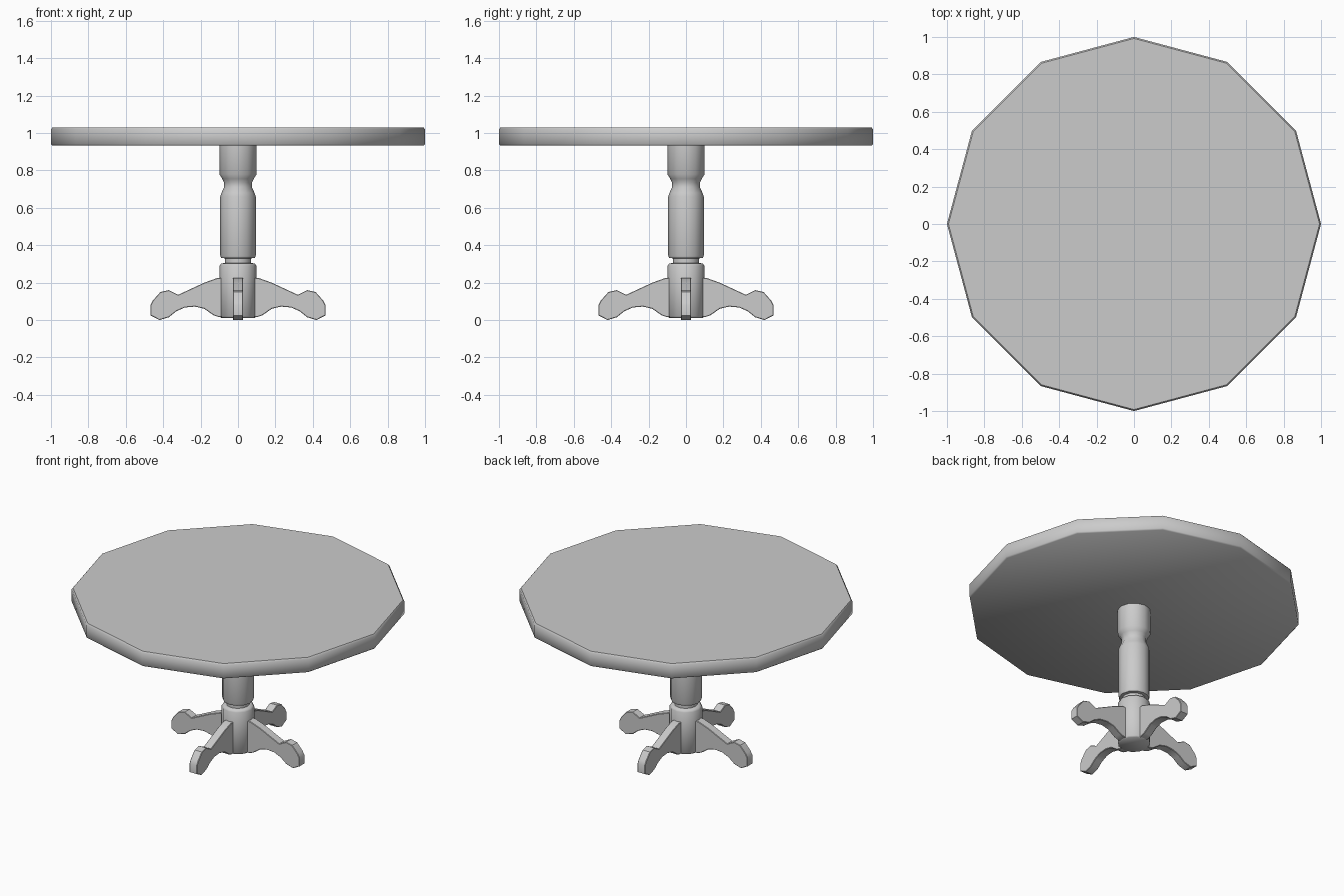
import bpy, bmesh, math
from mathutils import Matrix

cube = bpy.data.objects.get("Cube")
if cube:
    bpy.data.objects.remove(cube, do_unlink=True)

grey = bpy.data.materials.new("plain grey")
grey.use_nodes = True
colour = (0.6, 0.6, 0.6, 1)
grey.diffuse_color = colour
grey.node_tree.nodes["Principled BSDF"].inputs["Base Color"].default_value = colour


def finish(name, bm, angle):
    bmesh.ops.recalc_face_normals(bm, faces=bm.faces)
    mesh = bpy.data.meshes.new(name)
    bm.to_mesh(mesh)
    bm.free()
    mesh.materials.append(grey)
    obj = bpy.data.objects.new(name, mesh)
    bpy.context.collection.objects.link(obj)
    bpy.ops.object.select_all(action='DESELECT')
    obj.select_set(True)
    bpy.context.view_layer.objects.active = obj
    bpy.ops.object.shade_smooth_by_angle(angle=math.radians(angle))
    return obj


def turned(name, profile, sides=12, angle=50):
    """Turn a (radius, height) profile around z and cap both ends."""
    bm = bmesh.new()
    rings = []
    for r, z in profile:
        rings.append([bm.verts.new((r * math.cos(i * math.tau / sides),
                                    r * math.sin(i * math.tau / sides), z))
                      for i in range(sides)])
    for a, b in zip(rings, rings[1:]):
        for i in range(sides):
            j = (i + 1) % sides
            bm.faces.new((a[i], a[j], b[j], b[i]))
    bm.faces.new(rings[0])
    bm.faces.new(rings[-1])
    return finish(name, bm, angle)


# Twelve-sided top with a slightly eased edge
turned("tabletop", [(0.992, 0.932), (1.0, 0.94), (1.0, 1.02), (0.992, 1.03)])

# Turned pedestal
turned("pedestal", [
    (0.09, 0.012), (0.098, 0.02), (0.098, 0.29), (0.09, 0.302), (0.07, 0.305),
    (0.07, 0.33), (0.09, 0.332), (0.095, 0.345), (0.095, 0.66), (0.088, 0.68),
    (0.075, 0.71), (0.075, 0.735), (0.084, 0.755), (0.1, 0.78), (0.1, 0.935)])

# Four scrolled feet
LEG = [(0.05, 0.225), (0.11, 0.225), (0.18, 0.2), (0.32, 0.135), (0.37, 0.16),
       (0.415, 0.15), (0.455, 0.105), (0.468, 0.08), (0.468, 0.025),
       (0.42, 0.0), (0.37, 0.015), (0.33, 0.047), (0.285, 0.067),
       (0.23, 0.072), (0.18, 0.06), (0.13, 0.025), (0.1, 0.015), (0.05, 0.015)]
HALF = 0.028
for k, side in enumerate(("left", "back", "right", "front")):
    bm = bmesh.new()
    face = bm.faces.new([bm.verts.new((x, -HALF, z)) for x, z in LEG])
    out = bmesh.ops.extrude_face_region(bm, geom=[face])
    moved = [v for v in out["geom"] if isinstance(v, bmesh.types.BMVert)]
    bmesh.ops.translate(bm, verts=moved, vec=(0, 2 * HALF, 0))
    # Ease the long edges
    rim = [e for e in bm.edges if abs(e.verts[0].co.y - e.verts[1].co.y) < 1e-5]
    bmesh.ops.bevel(bm, geom=rim, offset=0.003, segments=1, affect='EDGES')
    bmesh.ops.rotate(bm, verts=bm.verts, cent=(0, 0, 0),
                     matrix=Matrix.Rotation(k * math.pi / 2, 3, 'Z'))
    finish(side + "_leg", bm, 30)
